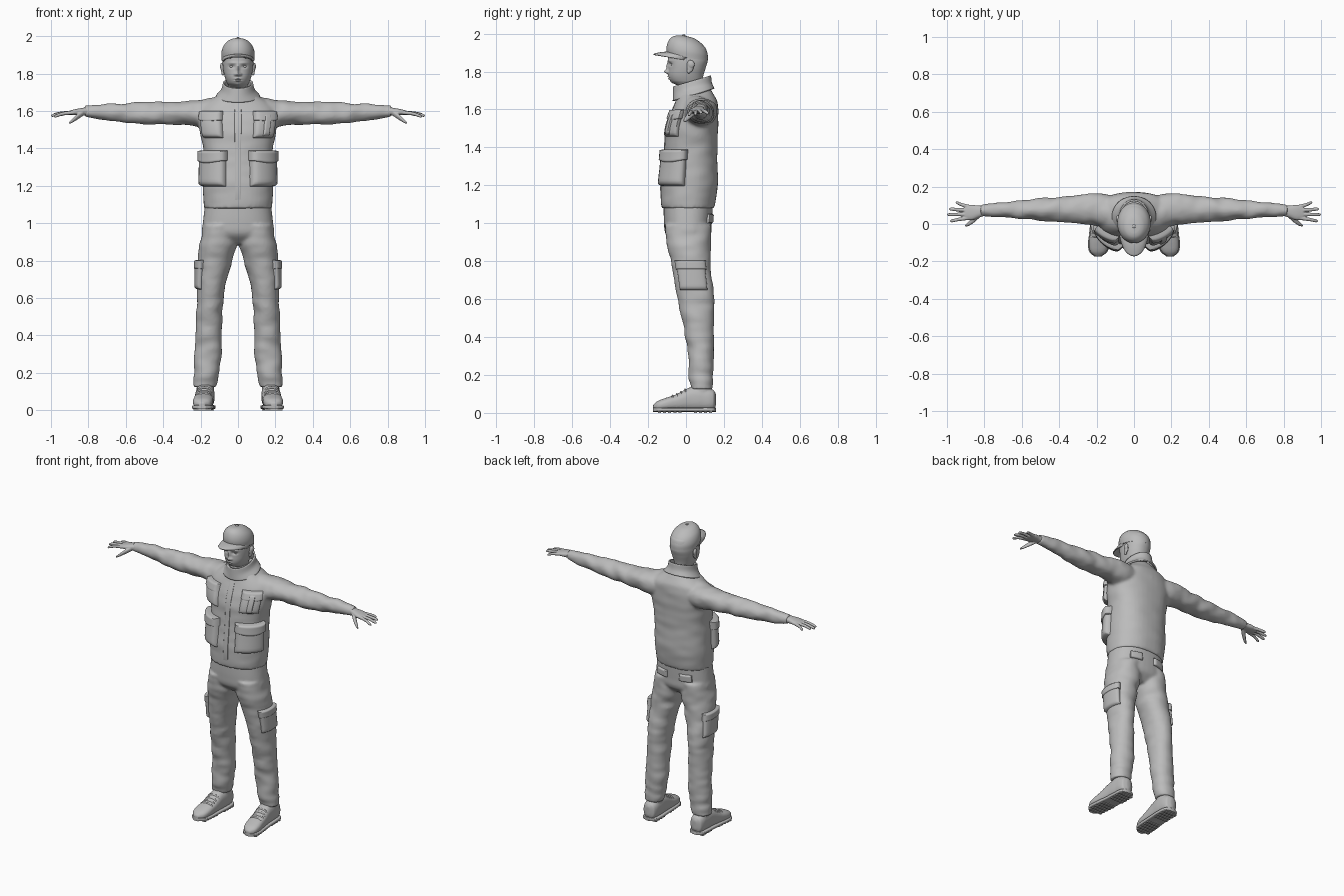
import bpy, bmesh
from math import sin, cos, pi, radians, exp
from mathutils import Vector, Matrix, noise

if "Cube" in bpy.data.objects:
    bpy.data.objects.remove(bpy.data.objects["Cube"])

grey = bpy.data.materials.new("plain grey")
grey.use_nodes = True
grey.diffuse_color = (0.5, 0.5, 0.5, 1)
grey.node_tree.nodes["Principled BSDF"].inputs["Base Color"].default_value = (0.5, 0.5, 0.5, 1)


def emit(name, bm, pair=False, voxel=0, smooth=0, thick=0):
    """Turn a bmesh into an object, or into a mirrored left and right pair."""
    bmesh.ops.recalc_face_normals(bm, faces=bm.faces)
    for side in ("left_", "right_") if pair else ("",):
        if side == "right_":
            bmesh.ops.transform(bm, matrix=Matrix.Scale(-1, 4, (1, 0, 0)), verts=bm.verts)
            bmesh.ops.reverse_faces(bm, faces=bm.faces)
        mesh = bpy.data.meshes.new(side + name)
        bm.to_mesh(mesh)
        mesh.materials.append(grey)
        ob = bpy.data.objects.new(side + name, mesh)
        bpy.context.collection.objects.link(ob)
        bpy.ops.object.select_all(action="DESELECT")
        ob.select_set(True)
        bpy.context.view_layer.objects.active = ob
        if voxel:
            mesh.shade_smooth()
            mod = ob.modifiers.new("blend", "REMESH")
            mod.mode, mod.voxel_size, mod.use_smooth_shade = "VOXEL", voxel, True
        else:
            bpy.ops.object.shade_smooth_by_angle(angle=radians(50))
        if thick:
            mod = ob.modifiers.new("thickness", "SOLIDIFY")
            mod.thickness, mod.offset = thick, 0
        if smooth:
            ob.modifiers.new("soften", "SMOOTH").iterations = smooth
    bm.free()


def section(secs, p):
    """Cubic blend of the cross-sections at position p along the axis."""
    i = max(k for k in range(len(secs) - 1) if k == 0 or (p - secs[k][0]) * (secs[-1][0] - secs[0][0]) >= 0)
    a, b = secs[i], secs[i + 1]
    before, after = secs[max(i - 1, 0)], secs[min(i + 2, len(secs) - 1)]
    h = b[0] - a[0]
    t = (p - a[0]) / h
    out = []
    for k in range(1, 5):
        ma = (b[k] - before[k]) / (b[0] - before[0]) * h
        mb = (after[k] - a[k]) / (after[0] - a[0]) * h
        d = b[k] - a[k]
        out.append(a[k] + t * ma + t * t * (3 * d - 2 * ma - mb) + t ** 3 * (ma + mb - 2 * d))
    return out


def point(secs, p, ang, axis="z", n=2.3, off=0):
    c1, c2, r1, r2 = section(secs, p)
    c, s = cos(ang), sin(ang)
    u = c1 + (r1 + off) * abs(c) ** (2 / n) * (1 if c > 0 else -1)
    v = c2 + (r2 + off) * abs(s) ** (2 / n) * (1 if s > 0 else -1)
    return Vector({"z": (u, v, p), "x": (p, u, v), "y": (u, p, v)}[axis])


def loft(bm, secs, axis="z", steps=6, cols=40, n=2.3, caps=True, folds=0, tilt=0, flip=1):
    rings = []
    for k in range((len(secs) - 1) * steps + 1):
        i, f = min(k // steps, len(secs) - 2), k / steps
        p = secs[i][0] + (f - i) * (secs[i + 1][0] - secs[i][0])
        ring = []
        for j in range(cols):
            co = point(secs, p, 2 * pi * j / cols, axis, n)
            if folds:
                wave = noise.noise(Vector((co.x * 9, co.y * 9, co.z * 22)) if axis == "z" else co * 16)
                co = point(secs, p, 2 * pi * j / cols, axis, n, folds * wave)
            co.z += tilt * co.y
            co.x *= flip
            ring.append(bm.verts.new(co))
        rings.append(ring)
    for a, b in zip(rings, rings[1:]):
        for j in range(cols):
            bm.faces.new((a[j - 1], a[j], b[j], b[j - 1]))
    if caps:
        bm.faces.new(rings[0])
        bm.faces.new(rings[-1])
    return bm


def patch(name, secs, a0, a1, z0, z1, thick, pair=True, sag=0, edge=0.1):
    """Cloth pocket or flap lying on a lofted surface, between two angles and heights."""
    bm = bmesh.new()
    ks = [0, 0.02, 0.05] + [k / 12 for k in range(1, 12)] + [0.95, 0.98, 1]
    grid = []
    for v in ks:
        row = []
        for u in ks:
            rise = min(1, min(u, 1 - u, v, 1 - v) / edge) ** 0.45
            z = z0 + (z1 - z0) * v - sag * sin(pi * u) * (1 - v)
            row.append(bm.verts.new(point(secs, z, radians(a0 + (a1 - a0) * u), off=-0.012 + (thick + 0.012) * rise)))
        grid.append(row)
    for a, b in zip(grid, grid[1:]):
        for j in range(1, len(ks)):
            bm.faces.new((a[j - 1], a[j], b[j], b[j - 1]))
    emit(name, bm, pair)


def ball(bm, centre, size):
    bmesh.ops.create_uvsphere(bm, u_segments=20, v_segments=14, radius=1,
                              matrix=Matrix.Translation(centre) @ Matrix.Diagonal((*size, 1)))


# Jacket: torso and both sleeves blended into one skin
torso = [(1.08, 0, .01, .18, .14), (1.2, 0, .017, .188, .15), (1.3, 0, .022, .187, .145), (1.4, 0, .027, .187, .14),
         (1.5, 0, .032, .205, .138), (1.58, 0, .045, .21, .125), (1.64, 0, .055, .18, .11), (1.69, 0, .05, .1, .09),
         (1.73, 0, .035, .065, .075)]
sleeve = [(.1, .06, 1.585, .09, .085), (.2, .078, 1.588, .088, .076), (.28, .081, 1.589, .078, .066),
          (.4, .079, 1.587, .066, .062), (.5, .077, 1.586, .06, .06), (.65, .076, 1.592, .046, .048),
          (.78, .075, 1.598, .036, .035), (.82, .073, 1.598, .034, .031)]
jacket = loft(bmesh.new(), torso, folds=0.004)
for side in (1, -1):
    loft(jacket, sleeve, "x", 8, n=2, folds=0.009, flip=side)
emit("jacket", jacket, voxel=0.009, smooth=5)
collar = [(1.665, 0, .04, .115, .105), (1.7, 0, .034, .086, .098), (1.74, 0, .032, .075, .095)]
emit("collar", loft(bmesh.new(), collar, caps=False, n=2, tilt=0.3), thick=0.01)
patch("zip_placket", torso, -94, -86, 1.085, 1.68, 0.003, False)
patch("lower_pocket", torso, -74, -6, 1.195, 1.37, 0.03)
patch("lower_pocket_flap", torso, -76, -4, 1.335, 1.39, 0.038, sag=0.018)
patch("chest_pocket", torso, -70, -26, 1.455, 1.59, 0.02)
patch("chest_pocket_flap", torso, -71, -24, 1.55, 1.6, 0.027, sag=0.008)
patch("pen_pocket", torso, -56, -44, 1.46, 1.595, 0.03, False)

# Trousers: hips and both legs blended into one skin
hips = [(1.1, 0, .012, .176, .13), (1, 0, .01, .188, .126), (.94, 0, .012, .19, .118), (.89, 0, .015, .13, .07)]
leg = [(.99, .095, .01, .09, .122), (.88, .107, .016, .1, .116), (.8, .124, .026, .092, .104), (.6, .149, .05, .072, .096),
       (.4, .155, .072, .071, .074), (.3, .158, .078, .074, .068), (.18, .171, .08, .066, .063), (.125, .175, .085, .06, .056)]
trousers = loft(bmesh.new(), hips)
for side in (1, -1):
    loft(trousers, leg, steps=8, n=2.1, folds=0.008, flip=side)
emit("trousers", trousers, voxel=0.009, smooth=4)
thigh = leg[::-1]
patch("cargo_pocket", thigh, -48, 42, .645, .79, 0.014)
patch("cargo_pocket_flap", thigh, -51, 45, .755, .805, 0.019)
patch("back_pocket_flap", hips[::-1], 50, 80, 1.0, 1.05, 0.012)

# Boots: upper, ankle, sole, treads and laces
foot = [(.158, .175, .07, .012, .03), (.145, .175, .068, .04, .052), (.08, .175, .075, .05, .065), (.02, .178, .072, .05, .062),
        (-.05, .183, .055, .052, .043), (-.11, .188, .045, .053, .033), (-.15, .191, .037, .042, .025), (-.174, .193, .03, .014, .012)]
boot = loft(bmesh.new(), foot, "y", n=2.5)
loft(boot, [(.05, .175, .075, .048, .06), (.11, .175, .08, .046, .052), (.16, .175, .085, .045, .05)])
emit("boot", boot, True, voxel=0.005, smooth=3)
sole = [(y, cx, .017, r1 + .005, .011) for y, cx, cz, r1, r2 in foot]
emit("boot_sole", loft(bmesh.new(), sole, "y", n=5), True)
treads = bmesh.new()
for k in range(11):
    if k not in (4, 5):
        y = .13 - k * .027
        spot = Matrix.Translation((section(sole, y)[0], y, .007))
        bmesh.ops.create_cube(treads, matrix=spot @ Matrix.Diagonal((.095, .016, .014, 1)))
emit("boot_treads", treads, True)
laces = bmesh.new()
for k in range(4):
    y = -.005 - k * .022
    cx, cz, r1, r2 = section(foot, y)
    band = [(y - .005, cx, cz, r1 * .95, r2 + .001), (y, cx, cz, r1 * .97, r2 + .006), (y + .005, cx, cz, r1 * .95, r2 + .003)]
    loft(laces, band, "y", 3, n=2.5)
emit("boot_laces", laces, True)

# Hands: palm, four spread fingers and a lowered thumb
hand = loft(bmesh.new(), [(.79, .073, 1.598, .026, .024), (.83, .066, 1.597, .032, .02), (.87, .062, 1.594, .041, .016),
                          (.905, .062, 1.59, .036, .011)], "x")
for y0, y1, tip, drop in ((.092, .114, .955, .012), (.073, .08, .99, .01), (.052, .05, 1, .016), (.033, .016, .985, .02)):
    span = tip - .88
    loft(hand, [(.88, y0, 1.592, .011, .011), (.88 + span * .55, (y0 + y1) / 2, 1.592 - drop / 3, .0095, .0095),
                (tip - .008, y1, 1.592 - drop, .008, .008), (tip, y1, 1.59 - drop, .003, .003)], "x", 4, 14, 2)
loft(hand, [(.825, .05, 1.592, .016, .016), (.86, .02, 1.568, .016, .015), (.89, -.002, 1.545, .011, .01),
            (.905, -.01, 1.535, .003, .004)], "x", 4, 14, 2)
emit("hand", hand, True, voxel=0.0035, smooth=3)

# Head: lofted skull with facial features pushed out of the front
skull = [(1.64, 0, .045, .055, .055), (1.715, 0, .036, .055, .06), (1.733, 0, .014, .05, .07), (1.75, 0, .003, .059, .083),
         (1.78, 0, 0, .07, .092), (1.82, 0, .006, .079, .098), (1.86, 0, .01, .082, .104), (1.92, 0, .008, .078, .097),
         (1.95, 0, .005, .06, .07)]
features = [(0, 1.799, .011, .011, .02), (0, 1.825, .008, .022, .012), (.014, 1.796, .007, .007, .009),
            (.033, 1.838, .015, .009, -.01), (.03, 1.857, .025, .006, .004), (0, 1.773, .018, .005, .006),
            (0, 1.761, .015, .005, .007), (0, 1.767, .02, .002, -.004), (0, 1.741, .018, .01, .006)]
head = loft(bmesh.new(), skull, steps=13, cols=128, n=2.15)
for v in head.verts:
    if v.co.y < -.03:
        for x, z, sx, sz, amount in features:
            v.co.y -= amount * exp(-((abs(v.co.x) - x) / sx) ** 2 - ((v.co.z - z) / sz) ** 2)
emit("head", head)
eye = bmesh.new()
ball(eye, (.033, -.068, 1.838), (.014, .012, .009))
emit("eye", eye, True)
ear = bmesh.new()
ball(ear, (.082, .022, 1.828), (.009, .019, .033))
ball(ear, (.087, .028, 1.838), (.009, .018, .02))
ball(ear, (.08, .014, 1.802), (.008, .01, .013))
emit("ear", ear, True, voxel=0.003, smooth=3)

# Cap: crown, curved brim and top button
crown = [(1.872, 0, .008, .087, .107), (1.91, 0, .005, .089, .108), (1.945, 0, 0, .079, .095), (1.97, 0, -.007, .058, .071),
         (1.983, 0, -.01, .034, .043), (1.988, 0, -.012, .004, .004)]
emit("cap_crown", loft(bmesh.new(), crown, n=2, tilt=-0.12))
brim = bmesh.new()
rows = []
for i in range(9):
    f = i / 8
    row = []
    for j in range(33):
        a = radians(-86 + 172 * j / 32)
        reach = f * .077 * cos(a) ** .6
        row.append(brim.verts.new(((.087 - .008 * f) * sin(a), .012 - .107 * cos(a) - reach,
                                   1.872 + .03 * cos(a) - .012 * f * f)))
    rows.append(row)
for a, b in zip(rows, rows[1:]):
    for j in range(32):
        brim.faces.new((a[j], a[j + 1], b[j + 1], b[j]))
emit("cap_brim", brim, thick=0.006)
button = bmesh.new()
ball(button, (0, -.012, 1.99), (.009, .009, .005))
emit("cap_button", button)
